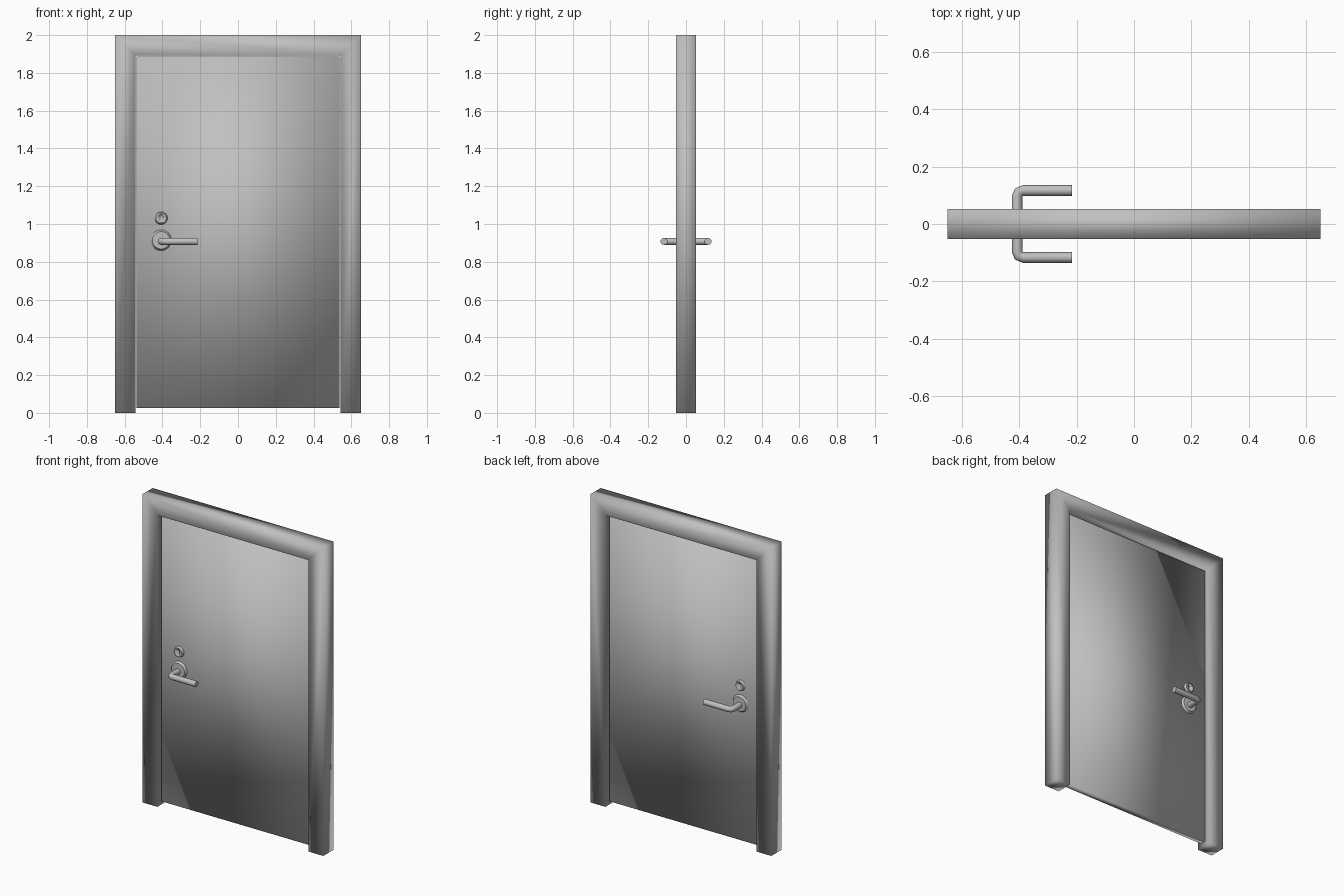
import bpy, bmesh
from math import radians, sin, cos
from mathutils import Matrix, Vector

cube = bpy.data.objects.get("Cube")
if cube:
    bpy.data.objects.remove(cube)

W, H, D = 0.65, 2.0, 0.053        # frame half width, height, half depth
JAMB = 0.108                      # visible width of the frame
DOOR = 0.02                       # half thickness of the leaf
HX, HZ = -0.407, 0.908            # lever axis
TUBE = 0.0185

grey = bpy.data.materials.new("satin grey")
grey.use_nodes = True
colour = (0.53, 0.53, 0.53, 1)
grey.diffuse_color = colour
grey.node_tree.nodes["Principled BSDF"].inputs["Base Color"].default_value = colour


def finish(bm, name, sharp=None):
    """Turn a bmesh into a smooth object, with sharp edges if asked."""
    bmesh.ops.recalc_face_normals(bm, faces=bm.faces)
    mesh = bpy.data.meshes.new(name)
    bm.to_mesh(mesh)
    bm.free()
    mesh.materials.append(grey)
    obj = bpy.data.objects.new(name, mesh)
    bpy.context.collection.objects.link(obj)
    bpy.ops.object.select_all(action='DESELECT')
    obj.select_set(True)
    bpy.context.view_layer.objects.active = obj
    if sharp:
        bpy.ops.object.shade_smooth_by_angle(angle=radians(sharp))
    else:
        bpy.ops.object.shade_smooth()
    return obj


def extrude_outline(bm, faces, depth):
    """Give flat faces thickness along y."""
    new = bmesh.ops.extrude_face_region(bm, geom=faces)
    verts = [v for v in new["geom"] if isinstance(v, bmesh.types.BMVert)]
    bmesh.ops.translate(bm, verts=verts, vec=(0, depth, 0))


# Frame: mitred jambs and head
bm = bmesh.new()
inner = W - JAMB
outside = [(-W, 0), (-W, H), (W, H), (W, 0)]
inside = [(-inner, 0), (-inner, H - JAMB), (inner, H - JAMB), (inner, 0)]
out_v = [bm.verts.new((x, -D, z)) for x, z in outside]
in_v = [bm.verts.new((x, -D, z)) for x, z in inside]
faces = [bm.faces.new((out_v[i], out_v[i + 1], in_v[i + 1], in_v[i]))
         for i in range(3)]
extrude_outline(bm, faces, 2 * D)
finish(bm, "door_frame")

# Door leaf with a small gap all round
bm = bmesh.new()
low, high = 0.025, H - JAMB - 0.006
size = Matrix.Diagonal((2 * (inner - 0.005), 2 * DOOR, high - low, 1))
bmesh.ops.create_cube(bm, size=1,
                      matrix=Matrix.Translation((0, 0, (low + high) / 2)) @ size)
finish(bm, "door_leaf")


def disc(name, radius, top, depth, z, side):
    """Round plate on one face of the leaf, slightly tapered outward."""
    bm = bmesh.new()
    place = (Matrix.Translation((HX, side * (DOOR + depth / 2), z))
             @ Matrix.Rotation(radians(-90 * side), 4, 'X'))
    bmesh.ops.create_cone(bm, cap_ends=True, segments=32, radius1=radius,
                          radius2=top, depth=depth, matrix=place)
    return finish(bm, name, 30)


def cut_keyhole(lock, z, side):
    """Recess a round hole with a slot below it."""
    bm = bmesh.new()
    arc = [radians(-55 + i * 29) for i in range(11)]
    pts = [(0.011 * cos(a), 0.01 + 0.011 * sin(a)) for a in arc]
    pts += [(-0.009, -0.022), (0.009, -0.022)]
    start = side * (DOOR + 0.007)
    face = bm.faces.new([bm.verts.new((HX + x, start, z + dz)) for x, dz in pts])
    extrude_outline(bm, [face], side * 0.03)
    cutter = finish(bm, "keyhole_cutter")
    cutter.hide_render = True
    mod = lock.modifiers.new("keyhole", 'BOOLEAN')
    mod.object = cutter
    mod.solver = 'EXACT'
    bpy.context.view_layer.objects.active = lock
    bpy.ops.object.modifier_apply(modifier=mod.name)
    bpy.data.objects.remove(cutter)


def lever(name, side):
    """Round bar that leaves the leaf, bends and runs toward the middle."""
    bm = bmesh.new()
    ring = (Matrix.Translation((HX, -DOOR, HZ))
            @ Matrix.Rotation(radians(90), 4, 'X'))
    bmesh.ops.create_circle(bm, segments=16, radius=TUBE, matrix=ring)

    def run(edges, vec):
        new = bmesh.ops.extrude_edge_only(bm, edges=edges)["geom"]
        bmesh.ops.translate(bm, vec=vec,
                            verts=[g for g in new if isinstance(g, bmesh.types.BMVert)])
        return [g for g in new if isinstance(g, bmesh.types.BMEdge)
                and all(abs((v.co - g.verts[0].co).dot(Vector(vec))) < 1e-6
                        for v in g.verts)]

    end = run(bm.edges[:], (0, -0.077, 0))
    verts = list({v for e in end for v in e.verts})
    pivot = (HX + TUBE + 0.001, -DOOR - 0.077, HZ)
    bend = bmesh.ops.spin(bm, geom=verts + end, cent=pivot, axis=(0, 0, 1),
                          angle=radians(90), steps=2)["geom_last"]
    end = [g for g in bend if isinstance(g, bmesh.types.BMEdge)]
    end = run(end, (-0.215 - pivot[0], 0, 0))
    bmesh.ops.contextual_create(bm, geom=end)
    bmesh.ops.scale(bm, vec=(1, -side, 1), verts=bm.verts)
    finish(bm, name, 50)


# Matching hardware on both faces
for label, side in (("front", -1), ("back", 1)):
    disc(label + "_lever_rose", 0.055, 0.046, 0.014, 0.914, side)
    lock = disc(label + "_lock_plate", 0.034, 0.028, 0.014, 1.031, side)
    cut_keyhole(lock, 1.031, side)
    lever(label + "_lever", side)
